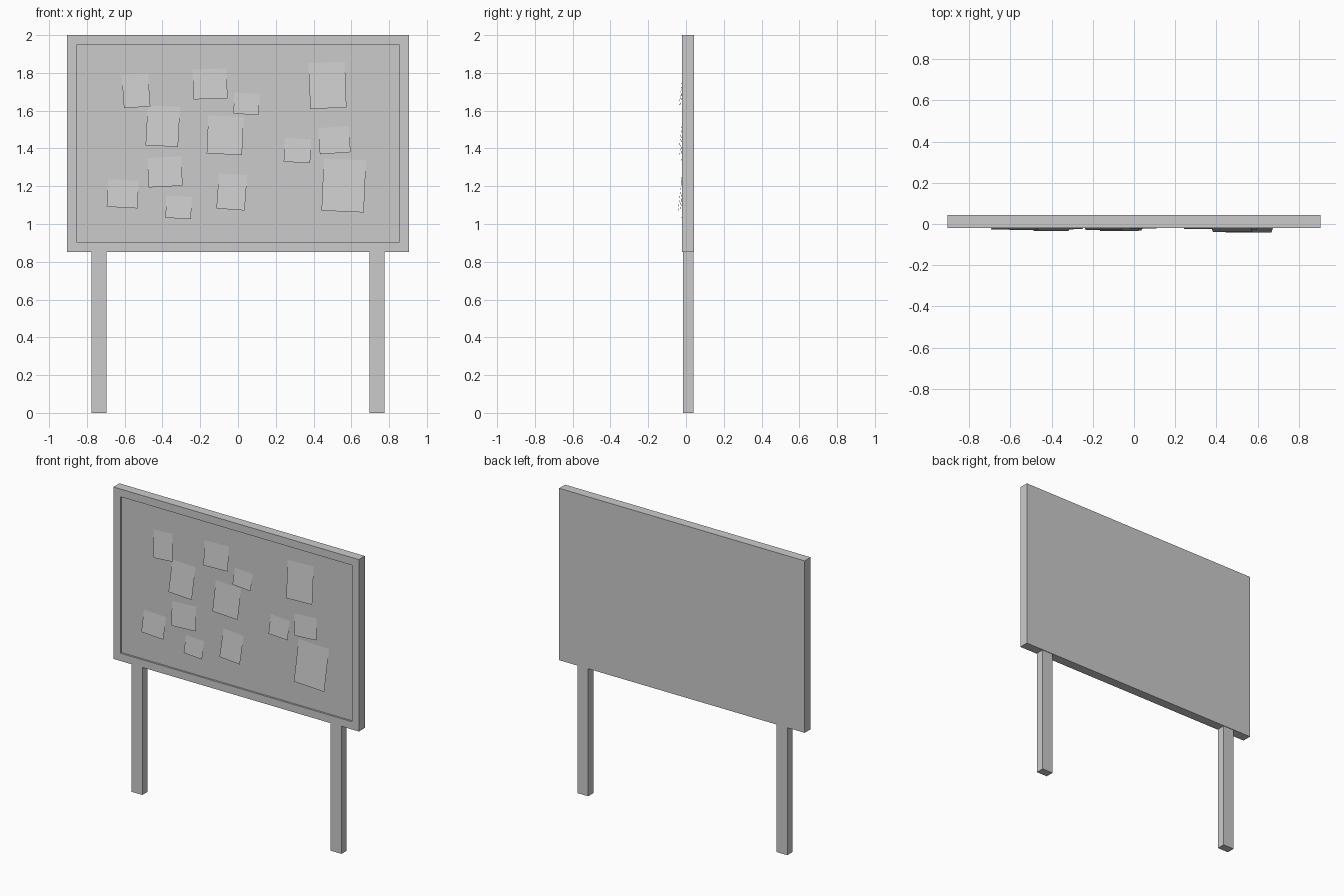
import bpy, bmesh
from math import radians, atan
from mathutils import Matrix, Vector

if "Cube" in bpy.data.objects:
    bpy.data.objects.remove(bpy.data.objects["Cube"])

PANEL_Y = -0.008   # recessed pin surface
TILT = 0.12        # how far the notes lift off towards their lower edge


def finish(bm, name):
    mesh = bpy.data.meshes.new(name)
    bm.to_mesh(mesh)
    bm.free()
    obj = bpy.data.objects.new(name, mesh)
    bpy.context.collection.objects.link(obj)
    return obj


def box(lo, hi):
    lo, hi = Vector(lo), Vector(hi)
    bm = bmesh.new()
    bmesh.ops.create_cube(bm, size=1, matrix=Matrix.Translation((lo + hi) / 2)
                          @ Matrix.Diagonal((*(hi - lo), 1)))
    return bm


# Board: a slab whose front face is inset and pushed back to leave a frame
bm = box((-0.906, -0.02, 0.853), (0.906, 0.043, 2.0))
bm.normal_update()
front = min(bm.faces, key=lambda f: f.calc_center_median().y)
bmesh.ops.inset_region(bm, faces=[front], thickness=0.073)
panel = bmesh.ops.extrude_discrete_faces(bm, faces=[front])["faces"][0]
for v in panel.verts:
    v.co.y = PANEL_Y
bmesh.ops.recalc_face_normals(bm, faces=bm.faces)
finish(bm, "board")

# Two legs
for side, x in (("left", -0.735), ("right", 0.735)):
    finish(box((x - 0.04, -0.016, 0), (x + 0.04, 0.039, 0.853)), f"{side}_leg")

# Paper notes: centre x, centre z, width, height, turn in degrees
notes = [
    (-0.540, 1.706, 0.140, 0.178, 4), (-0.148, 1.742, 0.180, 0.160, 2),
    (0.045, 1.636, 0.133, 0.112, -4), (0.474, 1.734, 0.192, 0.244, 2),
    (-0.398, 1.518, 0.172, 0.213, -3), (-0.068, 1.470, 0.187, 0.203, -2.5),
    (0.315, 1.389, 0.140, 0.127, -3), (0.510, 1.444, 0.163, 0.140, 4),
    (-0.387, 1.276, 0.180, 0.157, 3), (-0.610, 1.160, 0.163, 0.147, -3),
    (-0.314, 1.088, 0.135, 0.118, -3), (-0.033, 1.170, 0.150, 0.188, -4),
    (0.560, 1.204, 0.224, 0.278, -2.5),
]
for i, (x, z, w, h, turn) in enumerate(notes, 1):
    # Sheet hinged at its top edge on the panel, lower edge standing forward
    place = (Matrix.Translation((x, PANEL_Y - 0.001 - TILT * h / 2, z))
             @ Matrix.Rotation(radians(-turn), 4, 'Y')
             @ Matrix.Rotation(radians(90) - atan(TILT), 4, 'X')
             @ Matrix.Diagonal((w, h, 1, 1)))
    bm = bmesh.new()
    bmesh.ops.create_grid(bm, x_segments=1, y_segments=1, size=0.5, matrix=place)
    finish(bm, f"paper_note_{i}")
